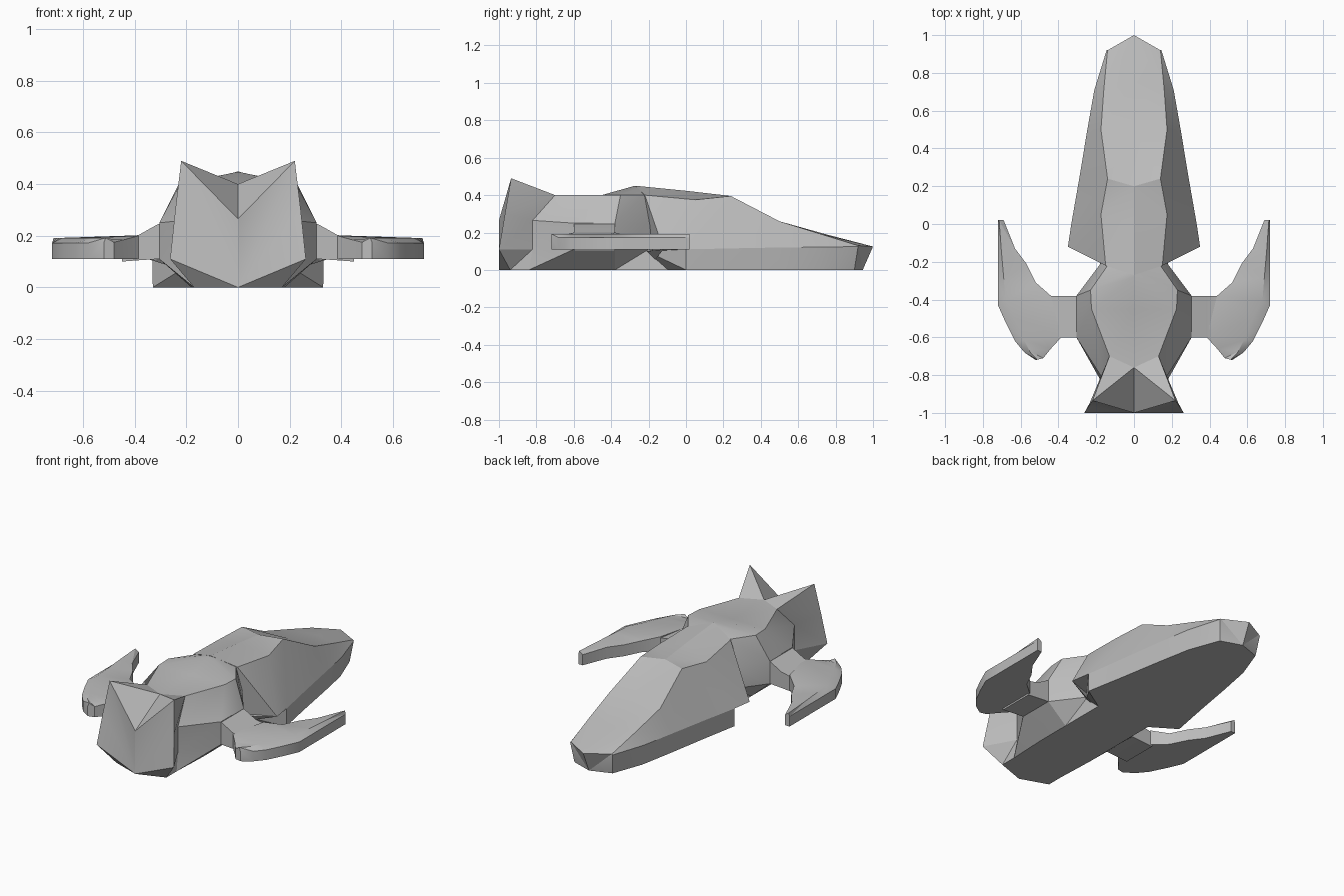
import bpy, bmesh, math
from mathutils import Vector

cube = bpy.data.objects.get("Cube")
if cube:
    bpy.data.objects.remove(cube, do_unlink=True)

grey = bpy.data.materials.new("hull grey")
grey.use_nodes = True
COLOUR = (0.5, 0.5, 0.5, 1)
grey.diffuse_color = COLOUR
grey.node_tree.nodes["Principled BSDF"].inputs["Base Color"].default_value = COLOUR


def loft(name, rings, closed=False):
    """Skin rings of points on the left half, cap both ends, then mirror."""
    bm = bmesh.new()
    rows = [[bm.verts.new(p) for p in ring] for ring in rings]
    count = len(rows[0])
    for a, b in zip(rows, rows[1:]):
        for i in range(count if closed else count - 1):
            j = (i + 1) % count
            bm.faces.new((a[i], b[i], b[j]))
            bm.faces.new((a[i], b[j], a[j]))
    for row in (rows[0], rows[-1]):
        for i in range(count - 2):
            bm.faces.new((row[-1], row[i], row[i + 1]))
    bmesh.ops.remove_doubles(bm, verts=bm.verts, dist=0.0005)
    bmesh.ops.mirror(bm, geom=bm.verts[:] + bm.edges[:] + bm.faces[:],
                     axis='X', merge_dist=0.0005)
    bmesh.ops.dissolve_degenerate(bm, edges=bm.edges, dist=0.0001)
    bmesh.ops.recalc_face_normals(bm, faces=bm.faces)
    mesh = bpy.data.meshes.new(name)
    bm.to_mesh(mesh)
    bm.free()
    mesh.materials.append(grey)
    obj = bpy.data.objects.new(name, mesh)
    bpy.context.collection.objects.link(obj)
    bpy.ops.object.select_all(action='DESELECT')
    obj.select_set(True)
    bpy.context.view_layer.objects.active = obj
    bpy.ops.object.shade_smooth_by_angle(angle=math.radians(25))
    return obj


# Forward hull: top centre, ridge, chine, bottom edge, keel
loft("forward_hull", [
    [(0, 1, .125), (.14, .92, .13), (.145, .92, .125), (.13, .9, 0), (0, .945, 0)],
    [(0, .75, .19), (.16, .71, .195), (.21, .71, .122), (.2, .71, 0), (0, .71, 0)],
    [(0, .5, .26), (.175, .5, .26), (.247, .5, .12), (.24, .5, 0), (0, .5, 0)],
    [(0, .2, .4), (.14, .24, .395), (.29, .24, .115), (.285, .24, 0), (0, .24, 0)],
    [(0, 0, .423), (.175, .05, .375), (.332, 0, .11), (.33, 0, 0), (0, 0, 0)],
    [(0, -.27, .45), (.15, -.22, .4), (.35, -.12, .11), (.17, -.21, .1), (0, -.21, 0)],
])

# Rear body: top centre, ridge, shoulder, side, bottom edge, keel
neck = [(0, -.76, .4), (.13, -.7, .4), (.165, -.82, .265), (.165, -.82, .11),
        (.17, -.84, 0), (0, -.84, 0)]
loft("rear_body", [
    [(0, -.24, .445), (.14, -.22, .4), (.17, -.2, .25), (.17, -.2, .11),
     (.18, 0, 0), (0, 0, 0)],
    [(0, -.28, .448), (.23, -.35, .4), (.305, -.38, .25), (.305, -.38, .11),
     (.18, -.38, 0), (0, -.38, 0)],
    [(0, -.45, .4), (.225, -.45, .4), (.305, -.6, .25), (.305, -.6, .11),
     (.18, -.6, 0), (0, -.6, 0)],
    neck,
])

# Flared tail with two raised points and a notch between them
loft("tail_fan", [
    neck,
    [(0, -1, .265), (.22, -.935, .49), (.243, -.968, .3), (.263, -1, .11),
     (.17, -.94, 0), (0, -1, 0)],
])

# Crescent wings: matching inner and outer edges from rear tip to front tip
inner = [(.48, -.71, .175), (.44, -.66, .185), (.385, -.6, .2), (.44, -.38, .2),
         (.52, -.31, .18), (.57, -.21, .18), (.63, -.13, .18), (.69, .02, .175)]
outer = [(.52, -.72), (.58, -.68), (.63, -.62), (.68, -.52),
         (.72, -.43), (.72, -.3), (.72, -.15), (.72, .02)]
BASE, RIM = .11, .172
wing_rings = []
for (ix, iy, iz), (ox, oy) in zip(inner, outer):
    crest = Vector((ix, iy, 0)).lerp(Vector((ox, oy, 0)), .8)
    crest.z = .192
    wing_rings.append([(ix, iy, iz), crest, (ox, oy, RIM), (ox, oy, BASE), (ix, iy, BASE)])
loft("wings", wing_rings, closed=True)

# Struts joining the wings to the body
loft("wing_struts", [
    [(x, -.38, top), (x, -.6, top), (x, -.6, low), (x, -.38, low)]
    for x, top, low in ((.28, .25, .11), (.31, .245, .11), (.385, .203, .105), (.45, .19, .1))
], closed=True)
